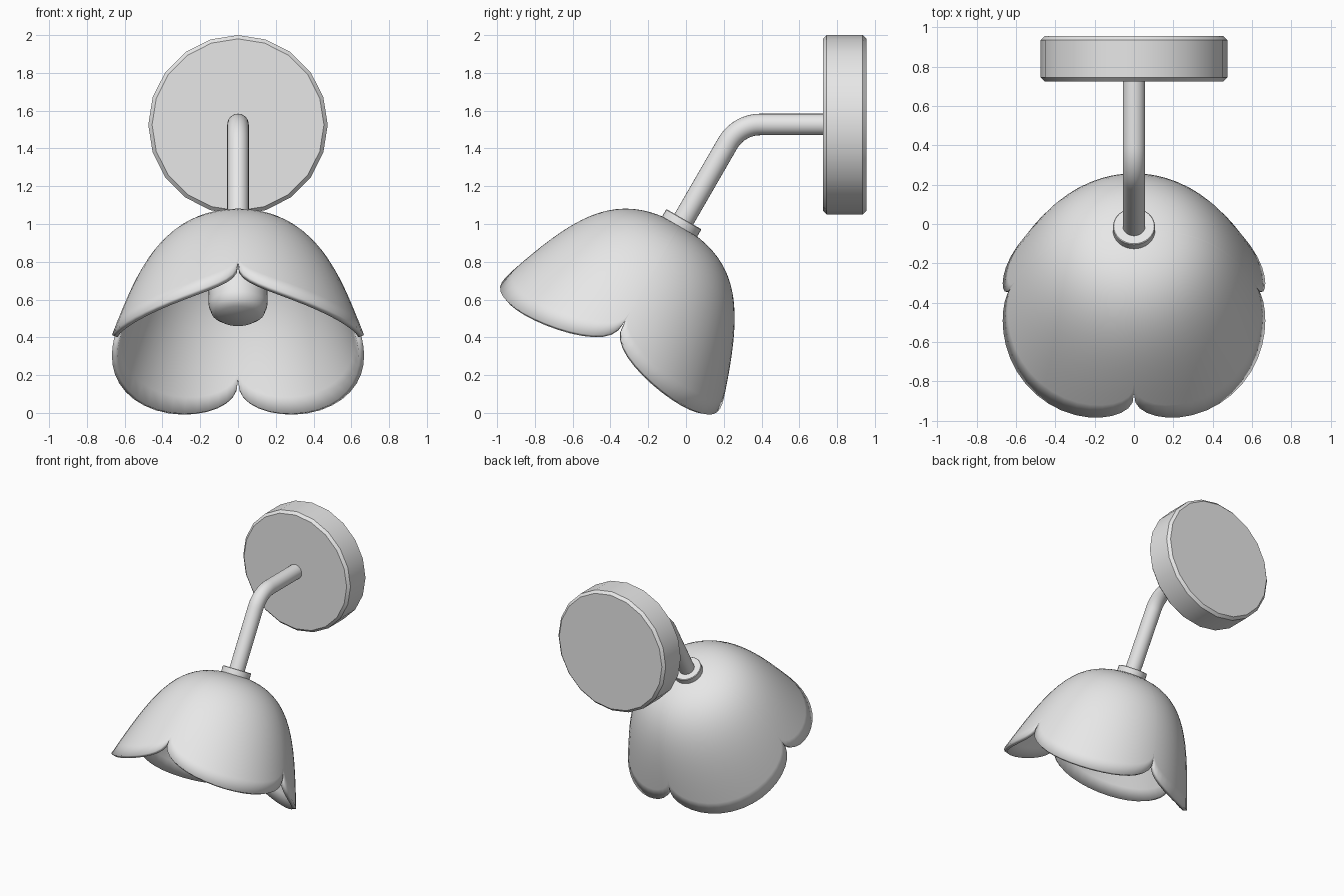
import bpy, bmesh, math
from mathutils import Matrix, Vector

cube = bpy.data.objects.get("Cube")
if cube:
    bpy.data.objects.remove(cube, do_unlink=True)

grey = bpy.data.materials.new("light grey")
grey.use_nodes = True
grey.diffuse_color = (0.8, 0.8, 0.8, 1)
grey.node_tree.nodes["Principled BSDF"].inputs["Base Color"].default_value = (0.8, 0.8, 0.8, 1)

# The lamp head hangs on an axis tilted 30 degrees; local z runs up the axis
TILT = math.radians(30)
HEAD = Matrix.Translation((0, -0.02, 1.01)) @ Matrix.Rotation(-TILT, 4, "X")


def finish(name, bm, matrix, angle=40):
    bmesh.ops.recalc_face_normals(bm, faces=bm.faces)
    mesh = bpy.data.meshes.new(name)
    bm.to_mesh(mesh)
    bm.free()
    obj = bpy.data.objects.new(name, mesh)
    bpy.context.collection.objects.link(obj)
    obj.matrix_world = matrix
    mesh.materials.append(grey)
    bpy.ops.object.select_all(action="DESELECT")
    obj.select_set(True)
    bpy.context.view_layer.objects.active = obj
    bpy.ops.object.shade_smooth_by_angle(angle=math.radians(angle))
    return obj


def lathe(name, profile, sides, matrix):
    """Spin (radius, height) points that start and end on the axis."""
    bm = bmesh.new()
    verts = [bm.verts.new((r, 0, z)) for r, z in profile]
    edges = [bm.edges.new(pair) for pair in zip(verts, verts[1:])]
    bmesh.ops.spin(bm, geom=verts + edges, cent=(0, 0, 0), axis=(0, 0, 1),
                   angle=math.tau, steps=sides, use_duplicate=False)
    bmesh.ops.remove_doubles(bm, verts=bm.verts, dist=0.0005)
    return finish(name, bm, matrix)


def disc_profile(radius, bottom, top, bevel):
    return [(0, bottom), (radius - bevel, bottom), (radius, bottom + bevel),
            (radius, top - bevel), (radius - bevel, top), (0, top)]


# Flower shade: a dome whose rim dips into four petals
PETALS, COLS, ROWS = 4, 20, 18
bm = bmesh.new()
apex = bm.verts.new((0, 0, -0.02))
columns = []
for petal in range(PETALS):
    for c in range(COLS):
        t = c / COLS
        t = t * t * (3 - 2 * t)                  # crowd columns at the notches
        phi = (petal + t) * math.tau / PETALS
        depth = 0.58 + 0.235 * math.sin(math.pi * t) ** 0.37
        column = []
        for row in range(1, ROWS + 1):
            q = math.sqrt(depth) * row / ROWS
            r = q * (1.394 - 1.14 * q + 0.507 * q * q)
            column.append(bm.verts.new((r * math.sin(phi), r * math.cos(phi), -0.02 - q * q)))
        columns.append(column)
for a, b in zip(columns, columns[1:] + columns[:1]):
    bm.faces.new((apex, a[0], b[0]))
    for i in range(ROWS - 1):
        bm.faces.new((a[i], a[i + 1], b[i + 1], b[i]))
shade = finish("flower_shade", bm, HEAD, 50)
wall = shade.modifiers.new("wall", "SOLIDIFY")
wall.thickness = 0.03
wall.offset = -1

# Bulb and collar on the tilted axis
lathe("bulb", [(0, -0.03), (0.06, -0.03), (0.06, -0.2), (0.1, -0.27), (0.14, -0.34),
               (0.155, -0.42), (0.155, -0.51), (0.14, -0.55), (0.105, -0.575), (0, -0.585)],
      32, HEAD)
lathe("collar", disc_profile(0.107, -0.04, 0.018, 0.004), 32, HEAD)

# Bent arm: straight run up the axis, a round elbow, then level to the wall
ARM_Z, BEND = 1.527, 0.2
base = HEAD @ Vector((0, 0, -0.02))
corner_y = -0.02 + (ARM_Z - 1.01) * math.tan(TILT)
center = Vector((0, corner_y + BEND * math.tan(math.radians(30)), ARM_Z - BEND))
path = [base]
for i in range(11):
    a = math.radians(150 - 6 * i)
    path.append(center + BEND * Vector((0, math.cos(a), math.sin(a))))
path.append(Vector((0, 0.76, ARM_Z)))
RADIUS, SIDES = 0.057, 24
bm = bmesh.new()
rings = []
for i, p in enumerate(path):
    along = (path[min(i + 1, len(path) - 1)] - path[max(i - 1, 0)]).normalized()
    if i == 1:
        along = Vector((0, math.sin(TILT), math.cos(TILT)))
    elif i == len(path) - 2:
        along = Vector((0, 1, 0))
    side = Vector((1, 0, 0))
    up = side.cross(along)
    rings.append([bm.verts.new(p + RADIUS * (side * math.cos(k * math.tau / SIDES)
                                             + up * math.sin(k * math.tau / SIDES)))
                  for k in range(SIDES)])
for a, b in zip(rings, rings[1:]):
    for k in range(SIDES):
        n = (k + 1) % SIDES
        bm.faces.new((a[k], a[n], b[n], b[k]))
bm.faces.new(rings[0])
bm.faces.new(rings[-1])
finish("bent_arm", bm, Matrix.Identity(4))

# Round wall plate with twenty sides and a small bevel
lathe("wall_plate", disc_profile(0.475, -0.115, 0.115, 0.02), 20,
      Matrix.Translation((0, 0.84, 1.525)) @ Matrix.Rotation(math.pi / 2, 4, "X"))
